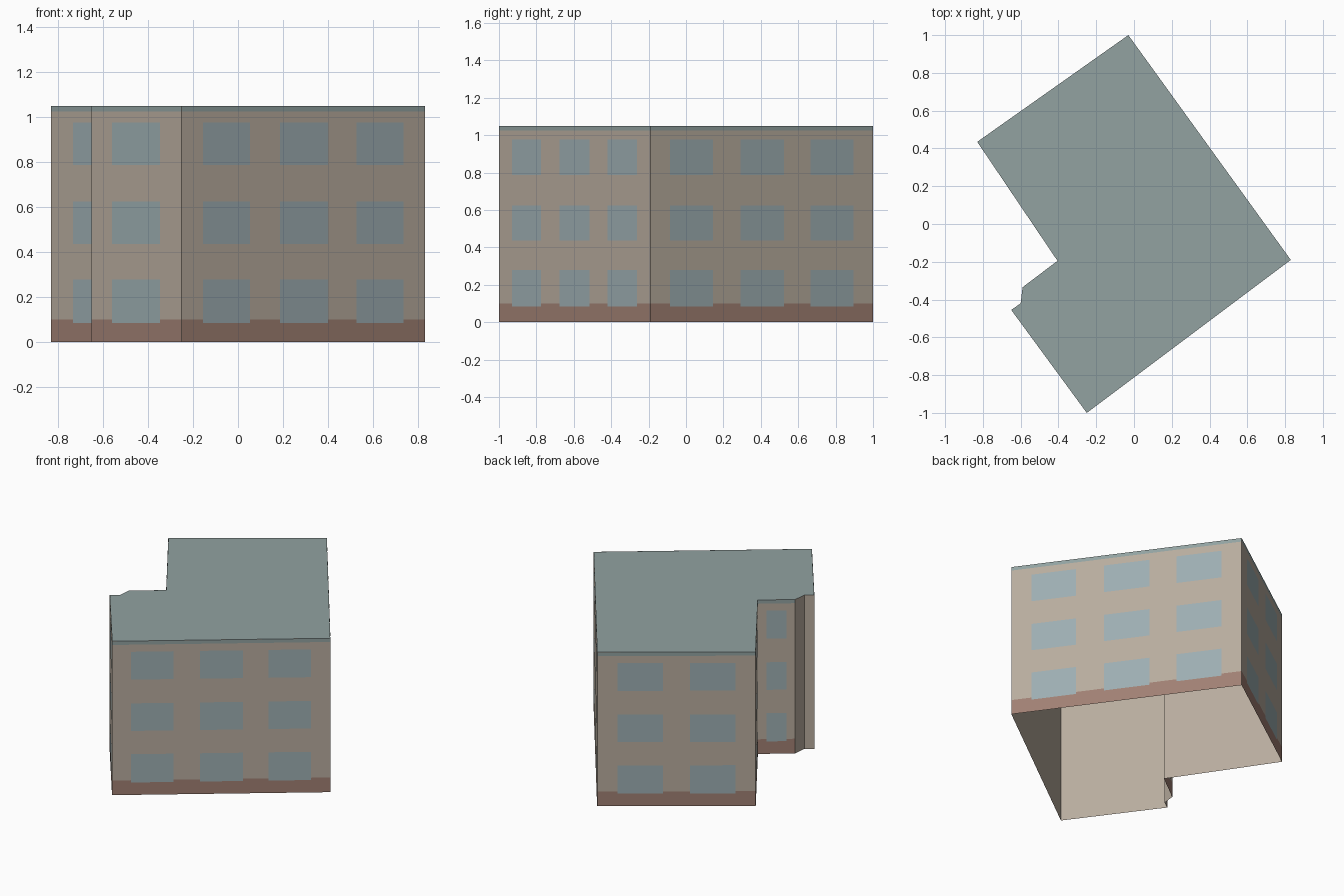
import bpy
from mathutils import Vector

cube = bpy.data.objects.get("Cube")
if cube:
    bpy.data.objects.remove(cube)

HEIGHT = 1.05
# Footprint corners, counter-clockwise
PLAN = [Vector(p) for p in [(-0.25, -1), (0.83, -0.19), (-0.03, 1), (-0.83, 0.435),
                            (-0.405, -0.195), (-0.59, -0.335), (-0.6, -0.42), (-0.65, -0.455)]]
FRONT, BACK, END, COURT, RETURN, CHAMFER, STUB, WING = range(len(PLAN))


def material(name, srgb):
    color = [(c / 255 / 12.92 if c < 11 else ((c / 255 + 0.055) / 1.055) ** 2.4) for c in srgb] + [1]
    mat = bpy.data.materials.new(name)
    mat.use_nodes = True
    mat.diffuse_color = color
    mat.node_tree.nodes["Principled BSDF"].inputs["Base Color"].default_value = color
    return mat


def build(name, polygons, mat):
    verts, faces = [], []
    for poly in polygons:
        faces.append(range(len(verts), len(verts) + len(poly)))
        verts += poly
    mesh = bpy.data.meshes.new(name)
    mesh.from_pydata(verts, [], [list(f) for f in faces])
    mesh.materials.append(mat)
    obj = bpy.data.objects.new(name, mesh)
    bpy.context.collection.objects.link(obj)
    return obj


def panel(side, u0, u1, z0, z1, offset=0.0):
    """Upright rectangle on one side of the building, u running 0 to 1 along it."""
    a, b = PLAN[side], PLAN[(side + 1) % len(PLAN)]
    along = b - a
    out = Vector((along.y, -along.x)).normalized() * offset
    p, q = a + along * u0 + out, a + along * u1 + out
    return [(p.x, p.y, z0), (q.x, q.y, z0), (q.x, q.y, z1), (p.x, p.y, z1)]


wall_mat = material("beige wall", (184, 172, 158))
roof_mat = material("slate roof", (146, 162, 161))
glass_mat = material("blue grey glass", (157, 174, 178))
base_mat = material("red brown base", (160, 128, 115))

# Open-bottomed wall shell and flat roof
build("walls", [panel(i, 0, 1, 0, HEIGHT) for i in range(len(PLAN))], wall_mat)
build("roof", [[(p.x, p.y, HEIGHT) for p in PLAN]], roof_mat)

# Painted base course and roof edge
main_sides = [FRONT, BACK, END, COURT, RETURN, WING]
build("base_course", [panel(i, 0, 1, 0, 0.1, 0.001) for i in main_sides], base_mat)
build("roof_edge", [panel(i, 0, 1, HEIGHT - 0.025, HEIGHT, 0.001) for i in main_sides], roof_mat)

# Windows: three storeys, columns depending on the side
three = [(0.087, 0.28), (0.403, 0.6), (0.717, 0.912)]
two = [(0.127, 0.415), (0.585, 0.873)]
one = [(0.23, 0.765)]
columns = {FRONT: three, BACK: three, END: two, COURT: one, RETURN: one, WING: one}
storeys = [(0.085, 0.278), (0.437, 0.625), (0.787, 0.977)]
build("windows", [panel(side, u0, u1, z0, z1, 0.002)
                  for side, spans in columns.items()
                  for u0, u1 in spans for z0, z1 in storeys], glass_mat)
